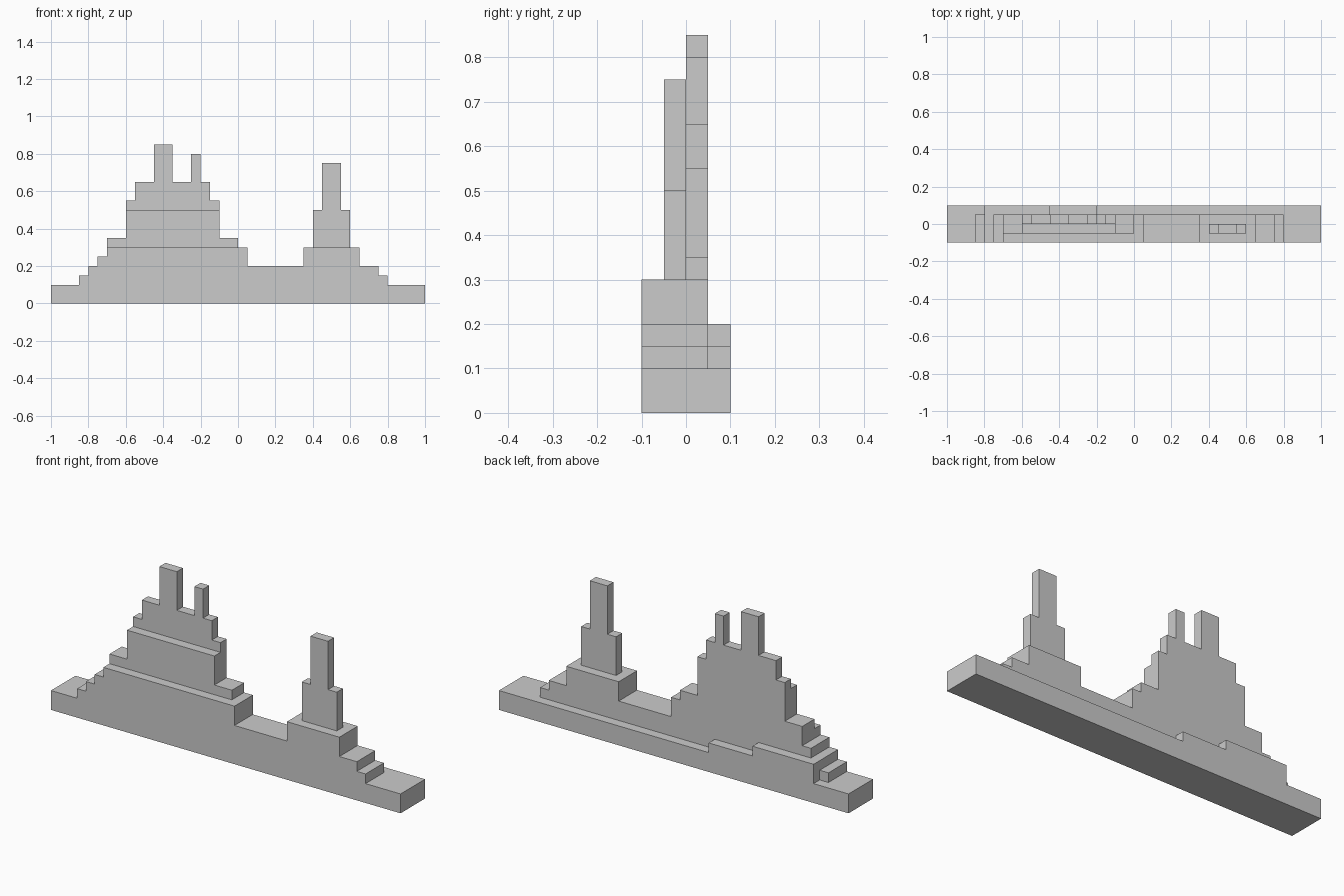
import bpy
import bmesh

if "Cube" in bpy.data.objects:
    bpy.data.objects.remove(bpy.data.objects["Cube"])


def stepped_slab(name, y0, y1, bottom, steps, end):
    """Extrude a stepped skyline along y. steps: (start x, top z) from left to right."""
    outline = [(steps[0][0], bottom)]
    for i, (x, z) in enumerate(steps):
        next_x = steps[i + 1][0] if i + 1 < len(steps) else end
        outline += [(x, z), (next_x, z)]
    outline.append((end, bottom))

    bm = bmesh.new()
    face = bm.faces.new([bm.verts.new((x, y0, z)) for x, z in outline])
    result = bmesh.ops.extrude_face_region(bm, geom=[face])
    moved = [v for v in result["geom"] if isinstance(v, bmesh.types.BMVert)]
    bmesh.ops.translate(bm, verts=moved, vec=(0, y1 - y0, 0))
    bmesh.ops.recalc_face_normals(bm, faces=bm.faces)
    mesh = bpy.data.meshes.new(name)
    bm.to_mesh(mesh)
    bm.free()
    obj = bpy.data.objects.new(name, mesh)
    bpy.context.collection.objects.link(obj)
    return obj


# Flat base plate
stepped_slab("base", -0.1, 0.1, 0, [(-1, 0.1)], 1)

# Lower terraces carrying both peaks, with the valley between them
stepped_slab("lower_terraces", -0.1, 0.05, 0.1,
             [(-0.85, 0.15), (-0.8, 0.2), (-0.75, 0.25), (-0.7, 0.3), (0.05, 0.2),
              (0.35, 0.3), (0.65, 0.2), (0.75, 0.15)], 0.8)

# Low ledge along the back
stepped_slab("rear_ledge", 0.05, 0.1, 0.1, [(-0.8, 0.2), (-0.45, 0.15)], -0.2)

# Large left peak: front tier and taller rear tier with two spires
stepped_slab("large_peak_front", -0.05, 0, 0.3,
             [(-0.7, 0.35), (-0.6, 0.5), (-0.1, 0.35)], 0)
stepped_slab("large_peak_rear", 0, 0.05, 0.3,
             [(-0.7, 0.35), (-0.6, 0.55), (-0.55, 0.65), (-0.45, 0.85), (-0.35, 0.65),
              (-0.25, 0.8), (-0.2, 0.65), (-0.15, 0.55), (-0.1, 0.35)], 0)

# Small right spire
stepped_slab("small_spire", -0.05, 0, 0.3, [(0.4, 0.5), (0.45, 0.75), (0.55, 0.5)], 0.6)
